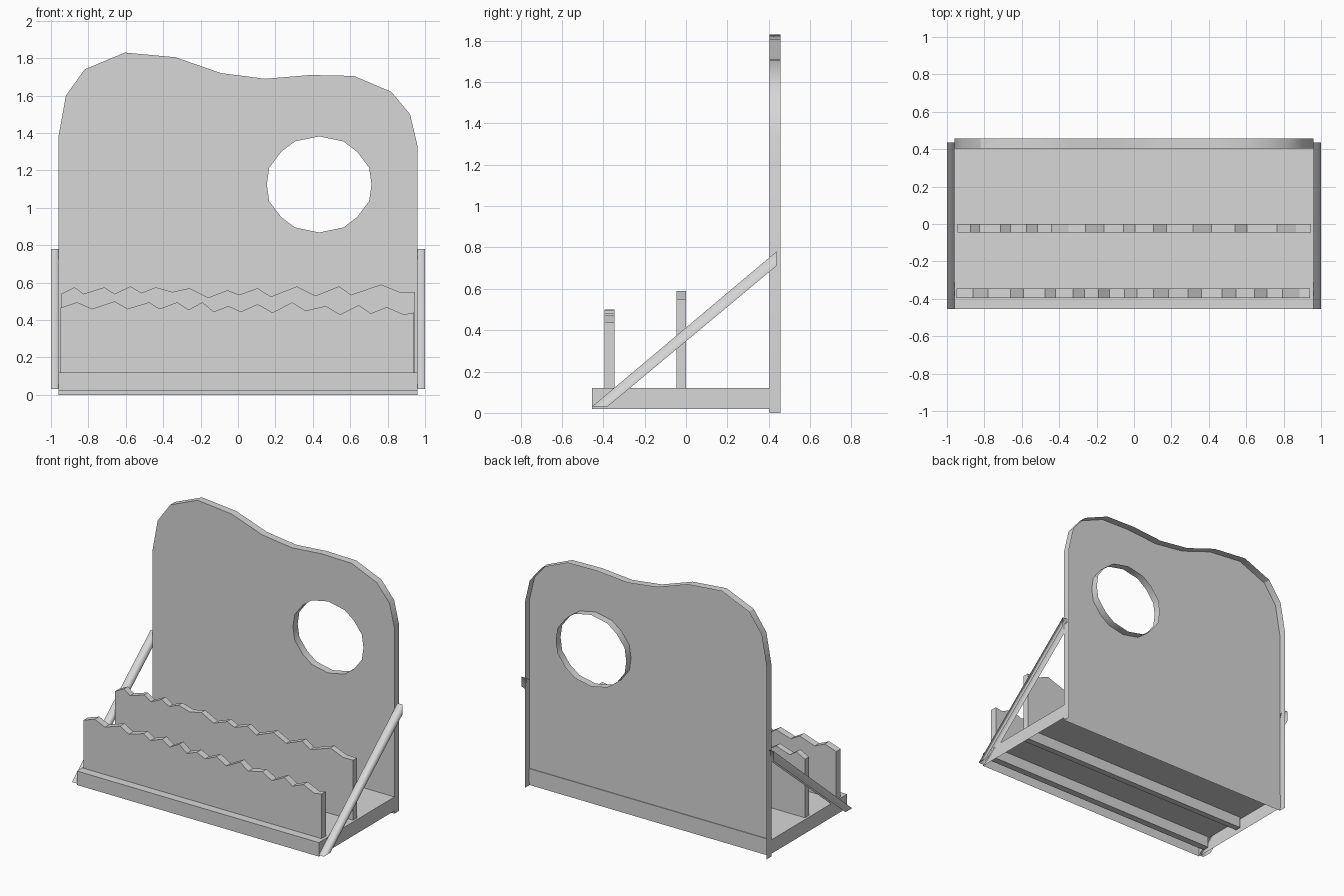
import bpy, bmesh, math

if "Cube" in bpy.data.objects:
    bpy.data.objects.remove(bpy.data.objects["Cube"])

mat = bpy.data.materials.new("plain grey")
mat.diffuse_color = (0.68, 0.68, 0.68, 1)
mat.use_nodes = True
mat.node_tree.nodes["Principled BSDF"].inputs["Base Color"].default_value = mat.diffuse_color


def link_mesh(name, bm):
    me = bpy.data.meshes.new(name)
    bm.to_mesh(me)
    bm.free()
    ob = bpy.data.objects.new(name, me)
    bpy.context.collection.objects.link(ob)
    me.materials.append(mat)
    return ob


def smooth(ob, degrees):
    bpy.ops.object.select_all(action='DESELECT')
    ob.select_set(True)
    bpy.context.view_layer.objects.active = ob
    bpy.ops.object.shade_smooth_by_angle(angle=math.radians(degrees))


def plate(name, loops, y0, y1, open_back=False):
    """Upright board: filled x/z outlines (later loops are holes) between y0 and y1."""
    cu = bpy.data.curves.new(name + "_outline", 'CURVE')
    cu.dimensions = '2D'
    cu.fill_mode = 'BOTH'
    cu.extrude = (y1 - y0) / 2
    for loop in loops:
        sp = cu.splines.new('POLY')
        sp.points.add(len(loop) - 1)
        for p, (x, z) in zip(sp.points, loop):
            p.co = (x, z, 0, 1)
        sp.use_cyclic_u = True
    tmp = bpy.data.objects.new(name + "_outline", cu)
    bpy.context.collection.objects.link(tmp)
    bpy.context.view_layer.update()
    bm = bmesh.new()
    bm.from_mesh(tmp.to_mesh())
    tmp.to_mesh_clear()
    bpy.data.objects.remove(tmp)
    bpy.data.curves.remove(cu)
    for v in bm.verts:
        x, z, d = v.co
        v.co = (x, (y0 + y1) / 2 - d, z)
    bmesh.ops.remove_doubles(bm, verts=bm.verts[:], dist=1e-4)
    bmesh.ops.recalc_face_normals(bm, faces=bm.faces[:])
    bm.normal_update()
    for f in bm.faces:
        f.smooth = False
    if open_back:
        gone = [f for f in bm.faces
                if f.normal.y > .9 or f.calc_center_median().z < .001]
        bmesh.ops.delete(bm, geom=gone, context='FACES')
    return link_mesh(name, bm)


# Back panel shell: front sheet with rims round the outline and the window, open behind
outline = [(-.96, 0), (-.96, 1.38), (-.92, 1.60), (-.82, 1.74), (-.605, 1.83),
           (-.335, 1.805), (-.09, 1.72), (.145, 1.69), (.385, 1.71), (.62, 1.705),
           (.82, 1.62), (.92, 1.50), (.96, 1.33), (.96, 0)]
quarter = [(0, .257), (.13, .23), (.203, .175), (.267, .09), (.28, 0)]
right = quarter + [(x, -z) for x, z in quarter[-2::-1]]
ring = right + [(-x, z) for x, z in right[-2:0:-1]]
panel = plate("back_panel", [outline, [(.434 + x, 1.125 + z) for x, z in ring]],
              .403, .457, open_back=True)
smooth(panel, 30)

# Two boards with jagged wave tops, reaching down into the base
front_wave = [(-.95, .465), (-.86, .495), (-.78, .46), (-.66, .50), (-.59, .46),
              (-.475, .495), (-.42, .46), (-.325, .495), (-.265, .455), (-.19, .495),
              (-.13, .445), (-.05, .475), (.015, .445), (.105, .485), (.185, .44),
              (.29, .495), (.36, .45), (.47, .475), (.545, .43), (.645, .48),
              (.71, .435), (.795, .47), (.885, .43), (.94, .44)]
rear_wave = [(-.945, .54), (-.875, .575), (-.825, .54), (-.715, .575), (-.66, .54),
             (-.575, .58), (-.515, .545), (-.44, .575), (-.35, .55), (-.26, .57),
             (-.16, .52), (-.055, .56), (.005, .535), (.105, .57), (.175, .525),
             (.315, .58), (.415, .53), (.54, .58), (.605, .535), (.765, .59),
             (.865, .55), (.945, .55)]
for name, wave, y0, y1 in (("front_wave_board", front_wave, -.395, -.345),
                           ("rear_wave_board", rear_wave, -.045, 0)):
    plate(name, [[(wave[0][0], .04)] + wave + [(wave[-1][0], .04)]], y0, y1)

# Base tray, open underneath, its back wall just behind the panel sheet
bm = bmesh.new()
bmesh.ops.create_cube(bm, size=1)
for v in bm.verts:
    v.co = (v.co.x * 1.92, -.0235 + v.co.y * .863, .07 + v.co.z * .10)
bm.normal_update()
bmesh.ops.delete(bm, geom=[f for f in bm.faces if f.normal.z < -.5], context='FACES')
link_mesh("base_tray", bm)

# Diagonal braces: channels (inner, top and outer sides) open underneath and at the ends
for side, word in ((-1, "left"), (1, "right")):
    bm = bmesh.new()
    low, high = [], []
    for x, s in ((.96, 1), (.96, 0), (1, 0), (1, 1)):
        low.append(bm.verts.new((side * x, -.455 + .075 * s, .03)))
        high.append(bm.verts.new((side * x, .437, .78 - .07 * s)))
    for i in range(3):
        quad = (low[i], low[i + 1], high[i + 1], high[i])
        bm.faces.new(quad if side < 0 else quad[::-1])
    bm.normal_update()
    if bm.faces[:][1].normal.z < 0:      # keep the top side facing up
        bmesh.ops.reverse_faces(bm, faces=bm.faces[:])
    smooth(link_mesh(word + "_brace", bm), 100)
